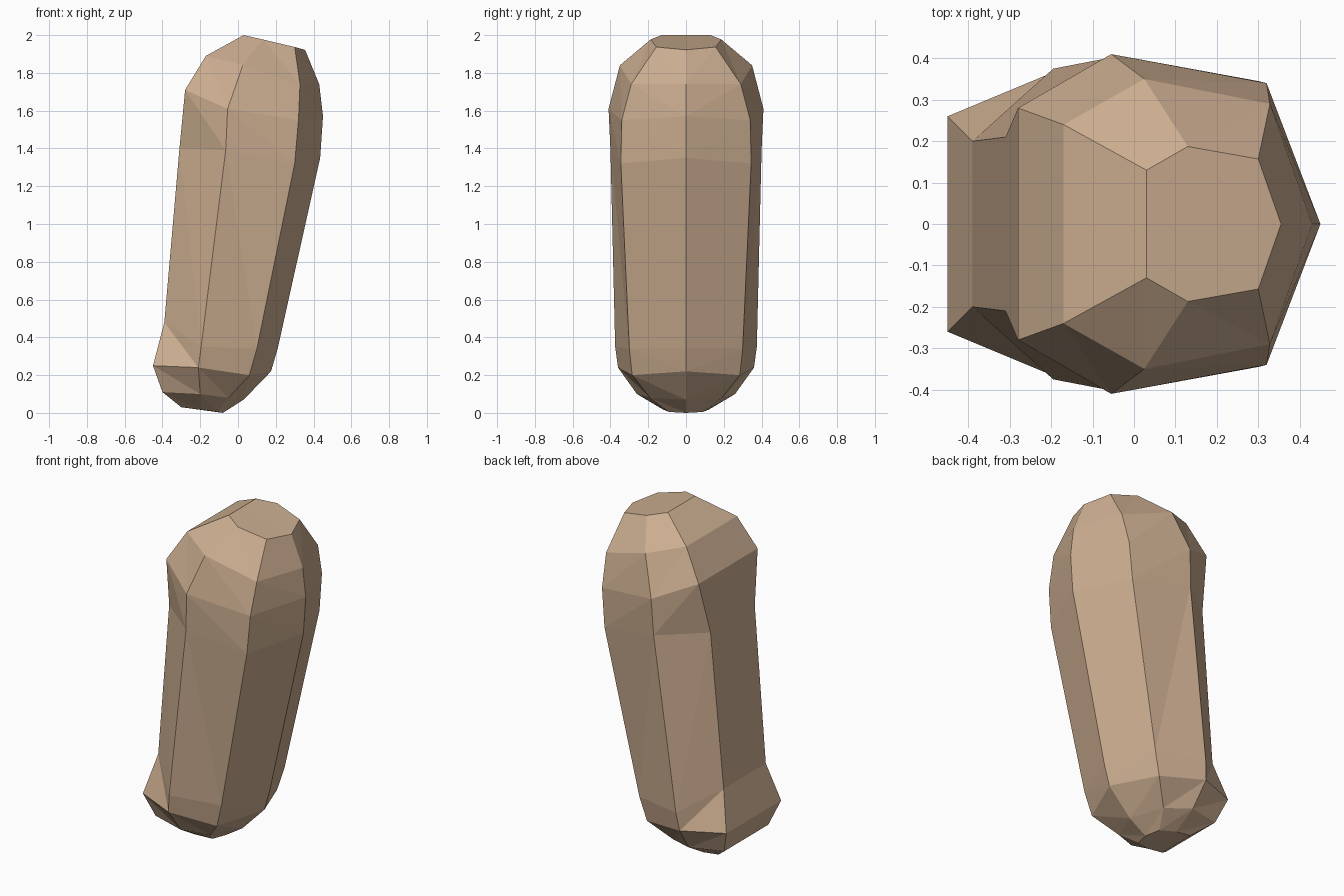
import bpy, bmesh

if "Cube" in bpy.data.objects:
    bpy.data.objects.remove(bpy.data.objects["Cube"])

# Front half of the tilted pebble: edge columns listed bottom to top, (x, y, z)
left = [(-.30, -.12, .03), (-.40, -.21, .11), (-.45, -.26, .25), (-.39, -.20, .48),
        (-.31, -.21, 1.40), (-.28, -.28, 1.71), (-.17, -.24, 1.89), (.03, -.13, 2.0)]
front = [(-.20, -.12, .017), (-.20, -.26, .10), (-.21, -.36, .24), (-.195, -.375, .35),
         (-.065, -.40, 1.39), (-.055, -.41, 1.61), (.025, -.35, 1.84), (.13, -.187, 1.977)]
corner = [(-.105, -.09, .005), (-.05, -.19, .08), (.06, -.285, .20), (.10, -.30, .34),
          (.30, -.345, 1.32), (.32, -.34, 1.55), (.328, -.29, 1.74), (.30, -.157, 1.937)]
right = [(-.08, 0, 0), (.03, 0, .07), (.175, 0, .22), (.21, 0, .34),
         (.435, 0, 1.35), (.45, 0, 1.57), (.43, 0, 1.74), (.355, 0, 1.922)]
middle = [(x, 0, z) for x, y, z in left]   # centre line of the flat left side

bm = bmesh.new()
cols = [[bm.verts.new(p) for p in c] for c in (middle, left, front, corner, right)]
for k, (a, b) in enumerate(zip(cols, cols[1:])):
    for i in range(7):
        if k == 0:   # flat left side
            bm.faces.new((a[i], b[i], b[i + 1], a[i + 1]))
        else:        # slightly bent facets
            bm.faces.new((a[i], b[i], a[i + 1]))
            bm.faces.new((b[i], b[i + 1], a[i + 1]))
# End caps
bm.faces.new([c[-1] for c in cols])
bm.faces.new([c[0] for c in reversed(cols)])
bmesh.ops.recalc_face_normals(bm, faces=bm.faces[:])

# Mirror the half to the back and weld
dup = bmesh.ops.duplicate(bm, geom=bm.verts[:] + bm.edges[:] + bm.faces[:])["geom"]
for v in (g for g in dup if isinstance(g, bmesh.types.BMVert)):
    v.co.y *= -1
bmesh.ops.reverse_faces(bm, faces=[g for g in dup if isinstance(g, bmesh.types.BMFace)])
bmesh.ops.remove_doubles(bm, verts=bm.verts[:], dist=1e-4)
bmesh.ops.recalc_face_normals(bm, faces=bm.faces[:])
# Clear the seam across flat areas
bmesh.ops.dissolve_limit(bm, angle_limit=.01, verts=bm.verts[:], edges=bm.edges[:])

mesh = bpy.data.meshes.new("stone_finger")
bm.to_mesh(mesh)
bm.free()
obj = bpy.data.objects.new("stone_finger", mesh)
bpy.context.collection.objects.link(obj)

mat = bpy.data.materials.new("tan")
mat.diffuse_color = (.60, .42, .28, 1)
mat.use_nodes = True
mat.node_tree.nodes["Principled BSDF"].inputs["Base Color"].default_value = mat.diffuse_color
mesh.materials.append(mat)
